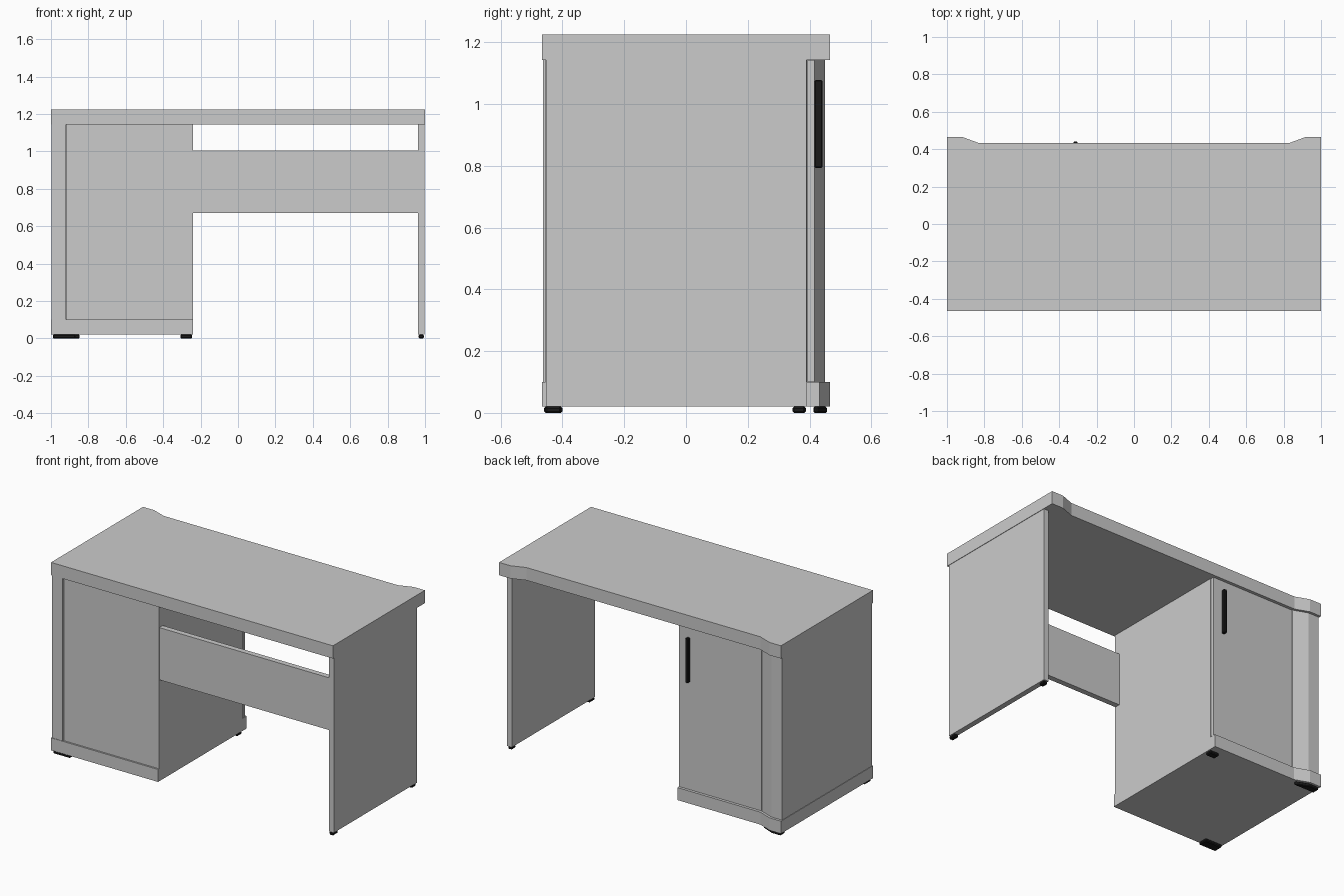
import bpy, bmesh

if "Cube" in bpy.data.objects:
    bpy.data.objects.remove(bpy.data.objects["Cube"])

black = bpy.data.materials.new("black")
black.diffuse_color = (0.01, 0.01, 0.01, 1)
black.use_nodes = True
black.node_tree.nodes["Principled BSDF"].inputs["Base Color"].default_value = black.diffuse_color


def prism(name, pts, z0, z1, mat=None, bevel=0):
    """Extrude a counter-clockwise plan outline from z0 to z1."""
    bm = bmesh.new()
    low = [bm.verts.new((x, y, z0)) for x, y in pts]
    high = [bm.verts.new((x, y, z1)) for x, y in pts]
    bm.faces.new(low[::-1])
    bm.faces.new(high)
    n = len(pts)
    for i in range(n):
        j = (i + 1) % n
        bm.faces.new((low[i], low[j], high[j], high[i]))
    mesh = bpy.data.meshes.new(name)
    bm.to_mesh(mesh)
    bm.free()
    ob = bpy.data.objects.new(name, mesh)
    bpy.context.collection.objects.link(ob)
    if mat:
        mesh.materials.append(mat)
    if bevel:
        mod = ob.modifiers.new("bevel", 'BEVEL')
        mod.width = bevel
        mod.segments = 1
    return ob


def box(name, x0, x1, y0, y1, z0, z1, mat=None, bevel=0):
    return prism(name, [(x0, y0), (x1, y0), (x1, y1), (x0, y1)], z0, z1, mat, bevel)


# Table top with raised back corners
prism("table_top", [(-1, -.466), (1, -.466), (1, .466), (.92, .466), (.83, .433),
                    (-.83, .433), (-.92, .466), (-1, .466)], 1.143, 1.225)

# Right leg panel and modesty panel
box("right_leg_panel", .963, .997, -.453, .39, .02, 1.143)
box("modesty_panel", -.241, .963, -.453, -.418, .67, 1.005)

# Cabinet: plinth, body, left side with ramped post, door
prism("cabinet_plinth", [(-1, -.466), (-.241, -.466), (-.241, .432), (-.83, .432),
                         (-.92, .466), (-1, .466)], .02, .1)
box("cabinet_body", -.917, -.241, -.455, .392, .1, 1.143)
prism("cabinet_left_side", [(-.997, -.463), (-.92, -.463), (-.92, .393), (-.83, .393),
                            (-.83, .416), (-.92, .45), (-.997, .45)], .1, 1.143)
box("cabinet_door", -.827, -.242, .394, .416, .101, 1.141)
box("door_handle", -.323, -.302, .416, .442, .793, 1.078, black, .004)

# Feet
feet = {
    "leg_front_foot": (.966, .994, -.455, -.405),
    "leg_back_foot": (.966, .994, .345, .385),
    "cabinet_front_foot": (-.99, -.87, -.46, -.4),
    "cabinet_inner_foot": (-.308, -.245, .345, .388),
}
for name, (x0, x1, y0, y1) in feet.items():
    box(name, x0, x1, y0, y1, 0, .02, black, .005)
prism("cabinet_corner_foot", [(-.99, .412), (-.845, .412), (-.85, .425), (-.925, .456),
                              (-.99, .456)], 0, .02, black, .004)
